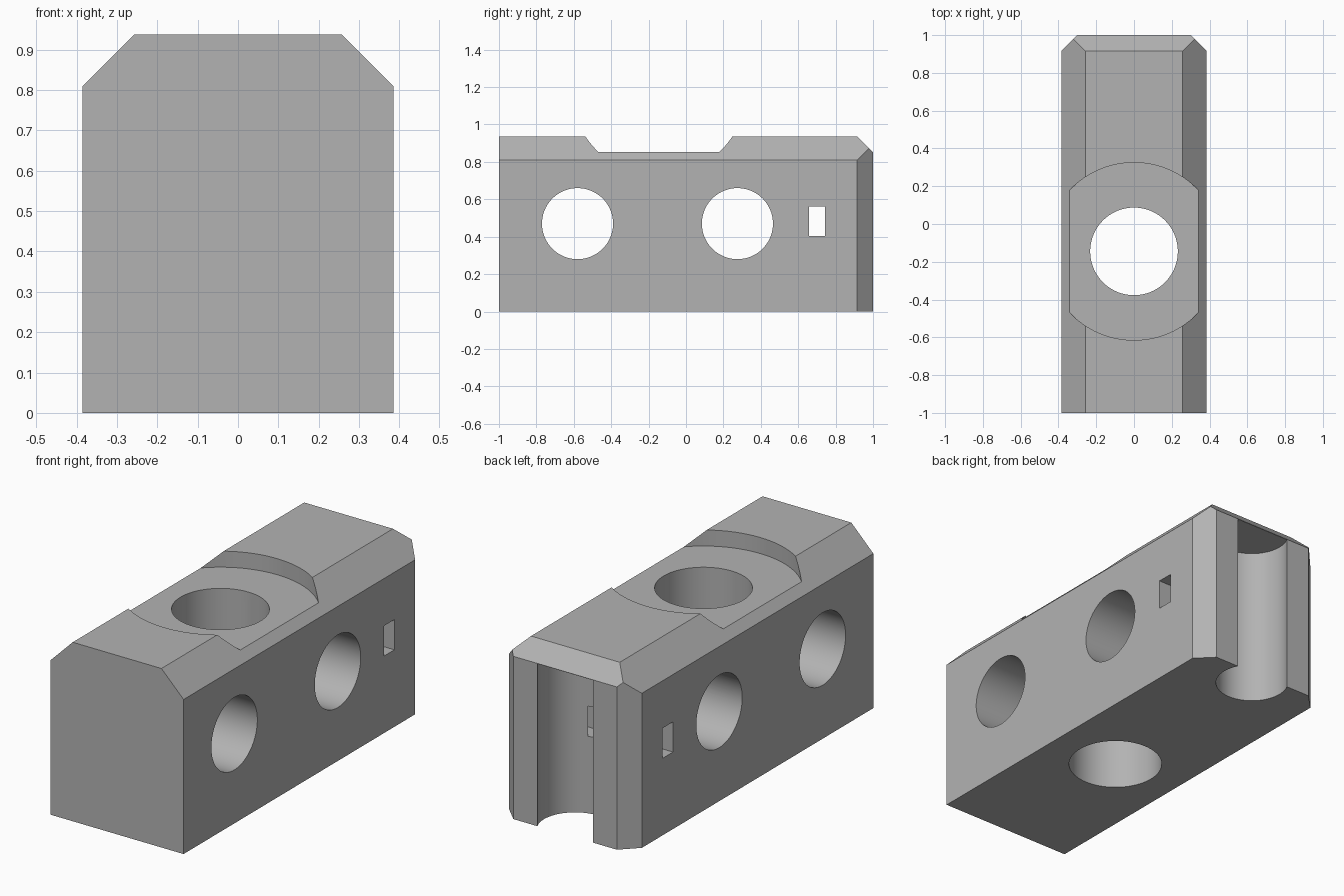
import bpy, bmesh, math
from mathutils import Vector, Matrix

cube = bpy.data.objects.get("Cube")
if cube:
    bpy.data.objects.remove(cube, do_unlink=True)

HALF_W, HALF_L, HEIGHT = 0.385, 1.0, 0.937
SIDE_CHAMFER, END_CHAMFER = 0.128, 0.085
BORE_Y = -0.145

grey = bpy.data.materials.new("plain grey")
grey.use_nodes = True
colour = (0.45, 0.45, 0.45, 1)
grey.diffuse_color = colour
grey.node_tree.nodes["Principled BSDF"].inputs["Base Color"].default_value = colour


def make_object(name, bm):
    mesh = bpy.data.meshes.new(name)
    bmesh.ops.recalc_face_normals(bm, faces=bm.faces)
    bm.to_mesh(mesh)
    bm.free()
    mesh.materials.append(grey)
    obj = bpy.data.objects.new(name, mesh)
    bpy.context.collection.objects.link(obj)
    return obj


def box(low, high):
    bm = bmesh.new()
    low, high = Vector(low), Vector(high)
    bmesh.ops.create_cube(bm, size=1, matrix=Matrix.Translation((low + high) / 2)
                          @ Matrix.Diagonal((*(high - low), 1)))
    return bm


def cylinder(centre, radius, depth, axis="Z"):
    bm = bmesh.new()
    turn = Matrix.Rotation(math.pi / 2, 4, "Y") if axis == "X" else Matrix.Identity(4)
    bmesh.ops.create_cone(bm, cap_ends=True, segments=96, radius1=radius, radius2=radius,
                          depth=depth, matrix=Matrix.Translation(centre) @ turn)
    return bm


# Block with sloped upper sides and a chamfered back end
bm = box((-HALF_W, -HALF_L, 0), (HALF_W, HALF_L, HEIGHT))
cuts = [((0, HALF_L, HEIGHT - END_CHAMFER), (0, 1, 1))]
for side in (-1, 1):
    cuts.append(((side * HALF_W, 0, HEIGHT - SIDE_CHAMFER), (side, 0, 1)))
    cuts.append(((side * HALF_W, HALF_L - END_CHAMFER, 0), (side, 1, 0)))
for point, normal in cuts:
    geom = bm.verts[:] + bm.edges[:] + bm.faces[:]
    cut = bmesh.ops.bisect_plane(bm, geom=geom, plane_co=point, plane_no=normal, clear_outer=True)
    rim = [e for e in cut["geom_cut"] if isinstance(e, bmesh.types.BMEdge)]
    bmesh.ops.contextual_create(bm, geom=rim)
block = make_object("block", bm)

# Round top recess, vertical bore, cross holes, small slot and rear channel
cutters = {
    "top_recess": cylinder((0, BORE_Y, 1.353), 0.47, 1.0),
    "vertical_bore": cylinder((0, BORE_Y, 0.5), 0.232, 2.0),
    "front_cross_hole": cylinder((0, -0.58, 0.47), 0.19, 2.0, "X"),
    "rear_cross_hole": cylinder((0, 0.275, 0.47), 0.19, 2.0, "X"),
    "small_slot": box((-1, 0.657, 0.403), (1, 0.744, 0.561)),
    "rear_channel": cylinder((0, 0.918, 0.35), 0.18, 1.0),
}
bpy.ops.object.select_all(action="DESELECT")
block.select_set(True)
bpy.context.view_layer.objects.active = block
for name, shape in cutters.items():
    cutter = make_object(name, shape)
    cutter.hide_render = True
    mod = block.modifiers.new(name, "BOOLEAN")
    mod.operation, mod.solver, mod.object = "DIFFERENCE", "EXACT", cutter
    bpy.ops.object.modifier_apply(modifier=mod.name)
    bpy.data.objects.remove(cutter, do_unlink=True)

bpy.ops.object.shade_smooth_by_angle(angle=math.radians(20))
